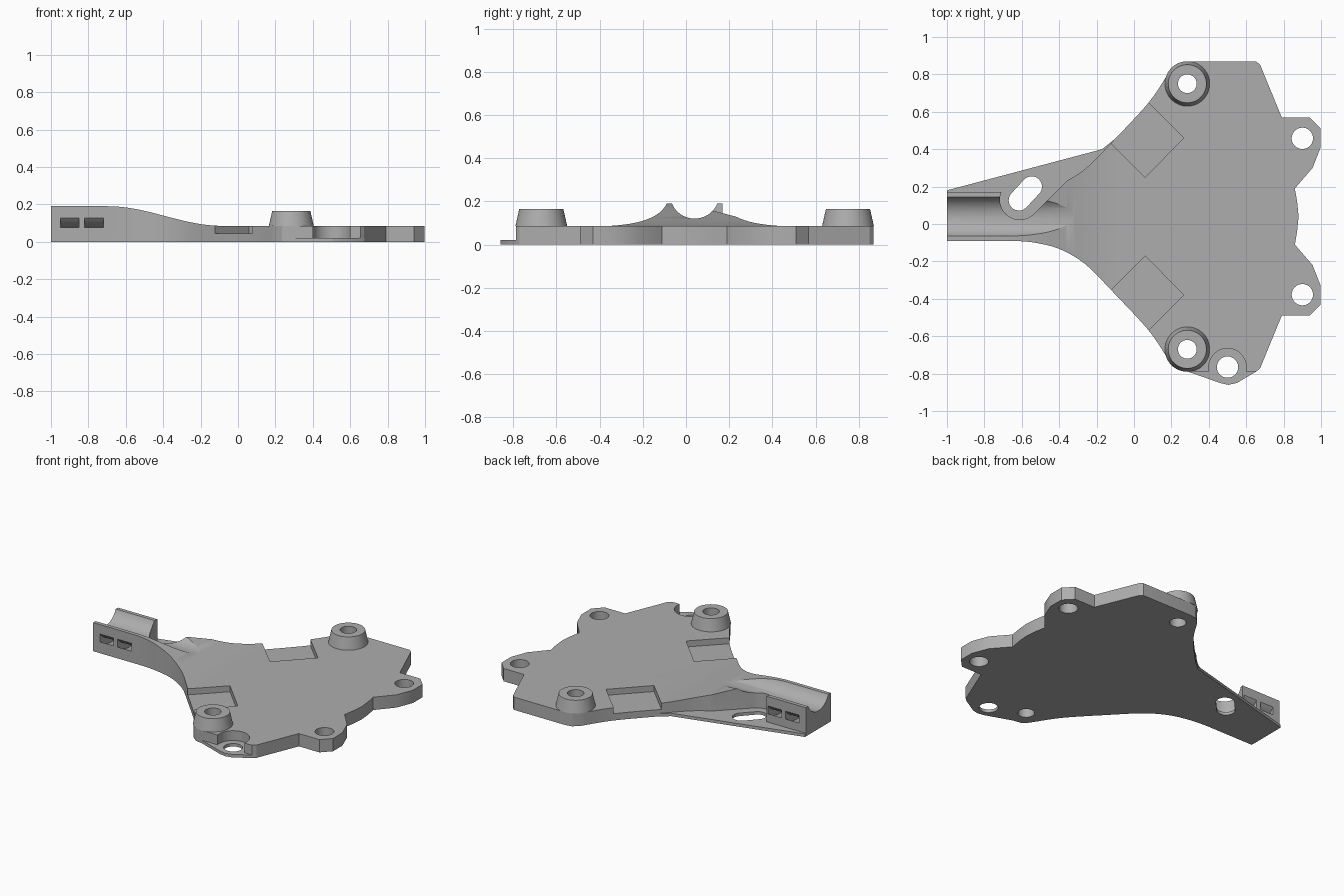
import bpy, bmesh, math
from mathutils import Matrix, Vector

cube = bpy.data.objects.get("Cube")
if cube:
    bpy.data.objects.remove(cube, do_unlink=True)

MID = 0.04          # symmetry line of the body in y
BASE_TOP = 0.02
PLATE_TOP = 0.085
ARM_TOP = 0.19
PIPE_Z = 0.234      # axis height of the arm channel

grey = bpy.data.materials.new("plain grey")
grey.use_nodes = True
COLOR = (0.42, 0.42, 0.42, 1)
grey.diffuse_color = COLOR
grey.node_tree.nodes["Principled BSDF"].inputs["Base Color"].default_value = COLOR

ALONG_X = Matrix(((0, 0, 1, 0), (1, 0, 0, 0), (0, 1, 0, 0), (0, 0, 0, 1)))
ALONG_Y = Matrix.Rotation(math.pi / 2, 4, "X")


def prism(name, points, low, high, turn=Matrix()):
    """Extrude a flat outline between two levels, then turn it."""
    bm = bmesh.new()
    face = bm.faces.new([bm.verts.new((x, y, low)) for x, y in points])
    top = bmesh.ops.extrude_face_region(bm, geom=[face])["geom"]
    moved = [v for v in top if isinstance(v, bmesh.types.BMVert)]
    bmesh.ops.translate(bm, verts=moved, vec=(0, 0, high - low))
    bmesh.ops.transform(bm, matrix=turn, verts=bm.verts)
    bmesh.ops.recalc_face_normals(bm, faces=bm.faces)
    mesh = bpy.data.meshes.new(name)
    bm.to_mesh(mesh)
    bm.free()
    mesh.materials.append(grey)
    obj = bpy.data.objects.new(name, mesh)
    bpy.context.collection.objects.link(obj)
    return obj


def arc(cx, cy, r, start, end, steps):
    angles = [math.radians(start + (end - start) * i / steps) for i in range(steps + 1)]
    return [(cx + r * math.cos(a), cy + r * math.sin(a)) for a in angles]


def circle(cx, cy, r, sides=40):
    return arc(cx, cy, r, 0, 360, sides)[:-1]


def capsule(a, b, r):
    heading = math.degrees(math.atan2(b[1] - a[1], b[0] - a[0]))
    return (arc(*b, r, heading - 90, heading + 90, 16)
            + arc(*a, r, heading + 90, heading + 270, 16))


def smooth(points, steps=5):
    """Catmull-Rom curve through the points."""
    p = [Vector(q) for q in [points[0]] + points + [points[-1]]]
    out = []
    for a, b, c, d in zip(p, p[1:], p[2:], p[3:]):
        for i in range(steps):
            t = i / steps
            q = (2 * b + (c - a) * t + (2 * a - 5 * b + 4 * c - d) * t * t
                 + (3 * b - a - 3 * c + d) * t ** 3) / 2
            out.append(tuple(q))
    return out + [points[-1]]


def mirrored(points):
    return [(x, 2 * MID - y) for x, y in reversed(points)]


def combine(target, cutter, operation="DIFFERENCE"):
    mod = target.modifiers.new("cut", "BOOLEAN")
    mod.operation = operation
    mod.solver = "EXACT"
    mod.object = cutter
    bpy.context.view_layer.objects.active = target
    bpy.ops.object.modifier_apply(modifier=mod.name)
    bpy.data.objects.remove(cutter, do_unlink=True)


def cut(target, points, low=-1, high=1, turn=Matrix()):
    combine(target, prism("cutter", points, low, high, turn))


# Outline pieces of the front half
arm_edge = [(-1, -0.09)] + smooth([(-0.64, -0.09), (-0.53, -0.1), (-0.395, -0.135),
                                   (-0.26, -0.215), (-0.13, -0.345)])
flank = smooth([(-0.13, -0.345), (0.075, -0.565), (0.18, -0.72)])[1:]
shoulder = [(0.2, -0.75), (0.235, -0.78), (0.285, -0.788)]
corner = [(0.655, -0.788), (0.675, -0.77)]
ear = [(0.79, -0.49), (0.94, -0.49), (0.998, -0.43), (0.998, -0.33),
       (0.955, -0.22), (0.86, -0.11), (0.872, -0.04)]
half = arm_edge + flank + shoulder + corner + ear

# Thin base with the front lobe and the straight brace beside the arm
lobe = [(0.46, -0.85), (0.505, -0.86), (0.55, -0.85)]
base_front = arm_edge + flank + shoulder + lobe + corner + ear
base_back = mirrored(flank + shoulder + corner + ear) + [(-0.17, 0.4), (-1, 0.18)]
base = prism("base_plate", base_front + [(0.88, MID)] + base_back, 0, BASE_TOP)

# Thick body with the arm rising in a smooth ramp
body = prism("body", half + [(0.88, MID)] + mirrored(half), BASE_TOP, 0.3)
ramp = []
for i in range(25):
    t = i / 24
    drop = (1 - math.cos(math.pi * t)) / 2
    ramp.append((-0.7 + 0.62 * t, ARM_TOP + (PLATE_TOP - ARM_TOP) * drop))
above = [(-1.2, ARM_TOP)] + ramp + [(1.2, PLATE_TOP), (1.2, 0.5), (-1.2, 0.5)]
cut(body, above, -1.2, 1.2, ALONG_Y)

# Rounded channel along the arm
cut(body, circle(MID, PIPE_Z, 0.114, 64), -1.2, -0.1, ALONG_X)

# Curved strap tunnels under the channel
tunnel = arc(MID, PIPE_Z, 0.168, 200, 340, 28) + arc(MID, PIPE_Z, 0.205, 340, 200, 28)
for x in (-0.9, -0.77):
    cut(body, tunnel, x - 0.05, x + 0.05, ALONG_X)

# Clearance around the slot and around the lobe hole
cut(body, capsule((-0.61, 0.13), (-0.4, 0.34), 0.107))
cut(body, capsule((0.5, -0.765), (0.5, -1.1), 0.1))

# Open square pockets on both flanks
pocket = [(0.06, -0.17), (0.265, -0.38), (-0.035, -0.68), (-0.24, -0.47)]
for outline in (pocket, mirrored(pocket)):
    cut(body, outline, 0.045, 0.5)

# Slot and lobe hole in the base
cut(base, capsule((-0.615, 0.127), (-0.547, 0.2), 0.055))
cut(base, circle(0.5, -0.765, 0.057))

parts = [base, body]
for side, sign in (("left", 1), ("right", -1)):
    # Ear holes
    ear_hole = circle(0.9, MID + sign * 0.418, 0.057)
    # Tapered standoffs with a through hole
    cy = MID + sign * 0.71
    boss_hole = circle(0.285, cy, 0.05)
    for part in (base, body):
        cut(part, ear_hole)
        cut(part, boss_hole)
    boss = prism(side + "_standoff", circle(0.285, cy, 0.12, 48), PLATE_TOP, 0.165)
    for v in boss.data.vertices:
        if v.co.z > 0.1:
            v.co.x = 0.285 + (v.co.x - 0.285) * 0.85
            v.co.y = cy + (v.co.y - cy) * 0.85
    cut(boss, boss_hole)
    parts.append(boss)

# Smooth the curved walls and keep the edges crisp
bpy.ops.object.select_all(action="DESELECT")
for part in parts:
    part.select_set(True)
bpy.context.view_layer.objects.active = body
bpy.ops.object.shade_smooth_by_angle(angle=math.radians(25))
